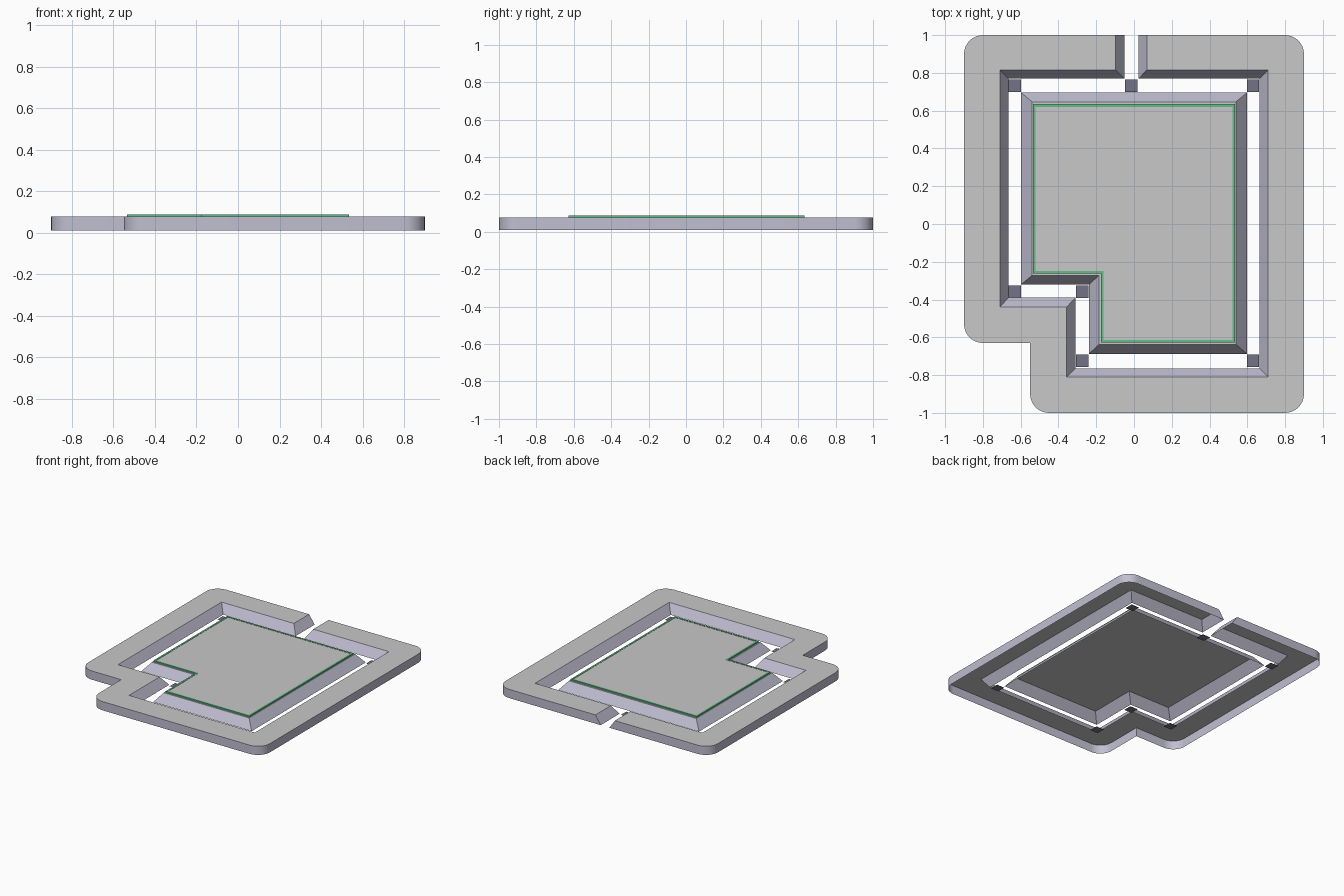
import bpy, bmesh, math

if "Cube" in bpy.data.objects:
    bpy.data.objects.remove(bpy.data.objects["Cube"])

LOW, TOP, KERB = 0.01, 0.077, 0.087


def material(name, rgb):
    m = bpy.data.materials.new(name)
    m.diffuse_color = (*rgb, 1)
    m.use_nodes = True
    m.node_tree.nodes["Principled BSDF"].inputs["Base Color"].default_value = m.diffuse_color
    return m


grey = material("pavement_grey", (0.58, 0.58, 0.58))
lavender = material("side_lavender", (0.53, 0.52, 0.64))
slate = material("dark_slate", (0.17, 0.17, 0.24))
green = material("kerb_green", (0.12, 0.52, 0.24))


def finish(bm, name, mats):
    me = bpy.data.meshes.new(name)
    bm.to_mesh(me)
    bm.free()
    for m in mats:
        me.materials.append(m)
    ob = bpy.data.objects.new(name, me)
    bpy.context.collection.objects.link(ob)
    return ob


def ring(bm, pts, z):
    return [bm.verts.new((x, y, z)) for x, y in pts]


def bridge(bm, a, b, mat):
    n = len(a)
    for i in range(n):
        j = (i + 1) % n
        bm.faces.new((a[i], a[j], b[j], b[i])).material_index = mat


def shell(name, low, top, mats):
    """Open-bottomed plate: flat top, walls from the low loop to the top loop (both CCW)."""
    bm = bmesh.new()
    a, b = ring(bm, low, LOW), ring(bm, top, TOP)
    bridge(bm, a, b, 1)
    bm.faces.new(b).material_index = 0
    return finish(bm, name, mats)


def ell(x, y0, y1, nx, ny):
    """CCW outline with the front left corner notched."""
    return [(nx, y0), (x, y0), (x, y1), (-x, y1), (-x, ny), (nx, ny)]


def rounded(x, y, sx, sy, r=0.1, n=8):
    """Convex corner as an arc, clockwise."""
    start = math.atan2(sy, sx) + math.pi / 4
    cx, cy = x - sx * r, y - sy * r
    return [(cx + r * math.cos(start - math.pi / 2 * k / n),
             cy + r * math.sin(start - math.pi / 2 * k / n)) for k in range(n + 1)]


# outer frame: rounded outside, sloping channel wall inside, open at the back
def frame_loop(gap_l, gap_r, inner):
    outer = (rounded(0.9, 1, 1, 1) + rounded(0.9, -1, 1, -1) + rounded(-0.55, -1, -1, -1)
             + [(-0.55, -0.63)] + rounded(-0.9, -0.63, -1, -1) + rounded(-0.9, 1, -1, 1))
    back = inner[2][1]
    i = inner
    inside = [(gap_l, back), i[3], i[4], i[5], i[0], i[1], i[2], (gap_r, back)]
    loop = [(gap_r, 1)] + outer + [(gap_l, 1)] + inside
    return loop[::-1]


frame = shell("outer_frame",
              frame_loop(-0.05, 0.024, ell(0.665, -0.765, 0.77, -0.31, -0.39)),
              frame_loop(-0.097, 0.068, ell(0.71, -0.81, 0.815, -0.357, -0.44)),
              [grey, lavender])
bpy.context.view_layer.objects.active = frame
frame.select_set(True)
bpy.ops.object.shade_smooth_by_angle(angle=math.radians(25))

# central island with sloping sides
shell("island", ell(0.597, -0.687, 0.695, -0.238, -0.32),
      ell(0.54, -0.637, 0.647, -0.185, -0.272), [grey, lavender])

# green kerb around the island top
bm = bmesh.new()
out, inn = ell(0.535, -0.627, 0.634, -0.176, -0.248), ell(0.521, -0.613, 0.62, -0.162, -0.262 + 0.028)
out[4], out[5] = (-0.535, -0.262), (-0.176, -0.262)
inn[4], inn[5] = (-0.521, -0.248), (-0.162, -0.248)
a, b, c, d = ring(bm, out, TOP), ring(bm, out, KERB), ring(bm, inn, KERB), ring(bm, inn, TOP)
bridge(bm, a, b, 0)
bridge(bm, b, c, 0)
bridge(bm, c, d, 0)
finish(bm, "island_kerb", [green])

# raised island paving just below the kerb top
bm = bmesh.new()
bm.faces.new(ring(bm, inn, KERB - 0.002))
finish(bm, "island_paving", [grey])

# dark corner and junction tiles on the channel floor
tiles = [(-0.632, 0.732), (-0.015, 0.732), (0.63, 0.732), (-0.632, -0.358),
         (-0.273, -0.358), (-0.273, -0.724), (0.63, -0.724)]
bm = bmesh.new()
h = 0.033
for x, y in tiles:
    bm.faces.new(ring(bm, [(x - h, y - h), (x + h, y - h), (x + h, y + h), (x - h, y + h)], 0))
finish(bm, "floor_tiles", [slate])
